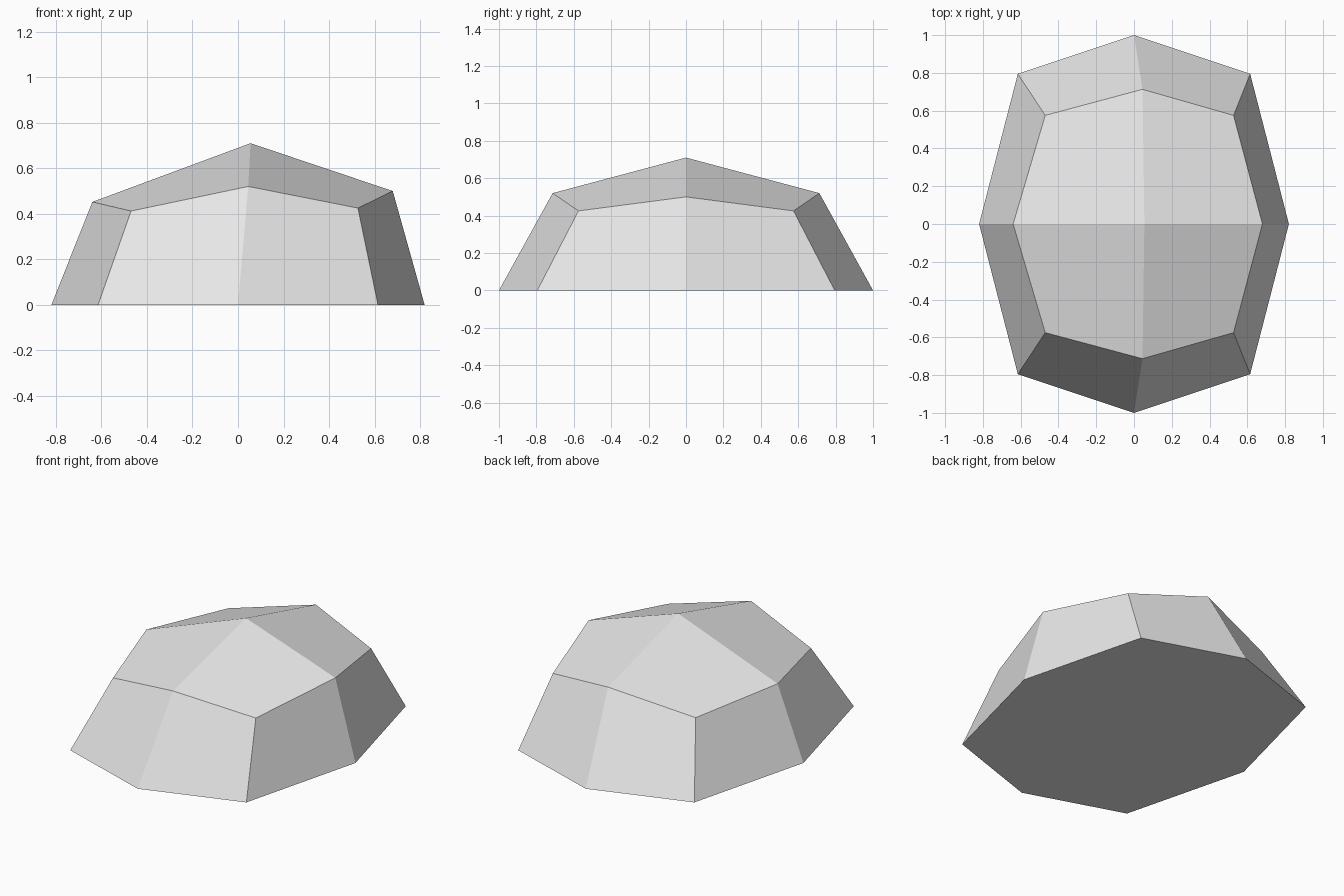
import bpy
import bmesh

cube = bpy.data.objects.get("Cube")
if cube:
    bpy.data.objects.remove(cube, do_unlink=True)

# One plain grey
grey = bpy.data.materials.new("stone_grey")
colour = (0.8, 0.8, 0.8, 1)
grey.use_nodes = True
grey.diffuse_color = colour
bsdf = next(n for n in grey.node_tree.nodes if n.type == "BSDF_PRINCIPLED")
bsdf.inputs["Base Color"].default_value = colour


def full_ring(bm, half):
    """Closed ring of verts from its back half, right-hand side mirrored to the front."""
    front = [(x, -y, z) for x, y, z in reversed(half[1:-1])]
    return [bm.verts.new(p) for p in half + front]


# Half outlines, running from the left side (+x) over the back to the right side
base_half = [(0.82, 0, 0), (0.615, 0.795, 0), (0, 1, 0),
             (-0.615, 0.795, 0), (-0.82, 0, 0)]
shoulder_half = [(0.68, 0, 0.5), (0.527, 0.575, 0.425), (0.045, 0.713, 0.52),
                 (-0.47, 0.575, 0.412), (-0.64, 0, 0.452)]

bm = bmesh.new()
base = full_ring(bm, base_half)
shoulder = full_ring(bm, shoulder_half)
peak = bm.verts.new((0.055, 0, 0.71))
count = len(base)

# Sloping sides
for i in range(count):
    j = (i + 1) % count
    bm.faces.new((base[i], base[j], shoulder[j], shoulder[i]))

# Four facets meeting at the peak, and the flat underside
for i in range(0, count, 2):
    bm.faces.new((peak, shoulder[i], shoulder[i + 1], shoulder[(i + 2) % count]))
bm.faces.new(base[::-1])
bmesh.ops.recalc_face_normals(bm, faces=bm.faces[:])

mesh = bpy.data.meshes.new("rock")
bm.to_mesh(mesh)
bm.free()
mesh.materials.append(grey)
bpy.context.collection.objects.link(bpy.data.objects.new("rock", mesh))
